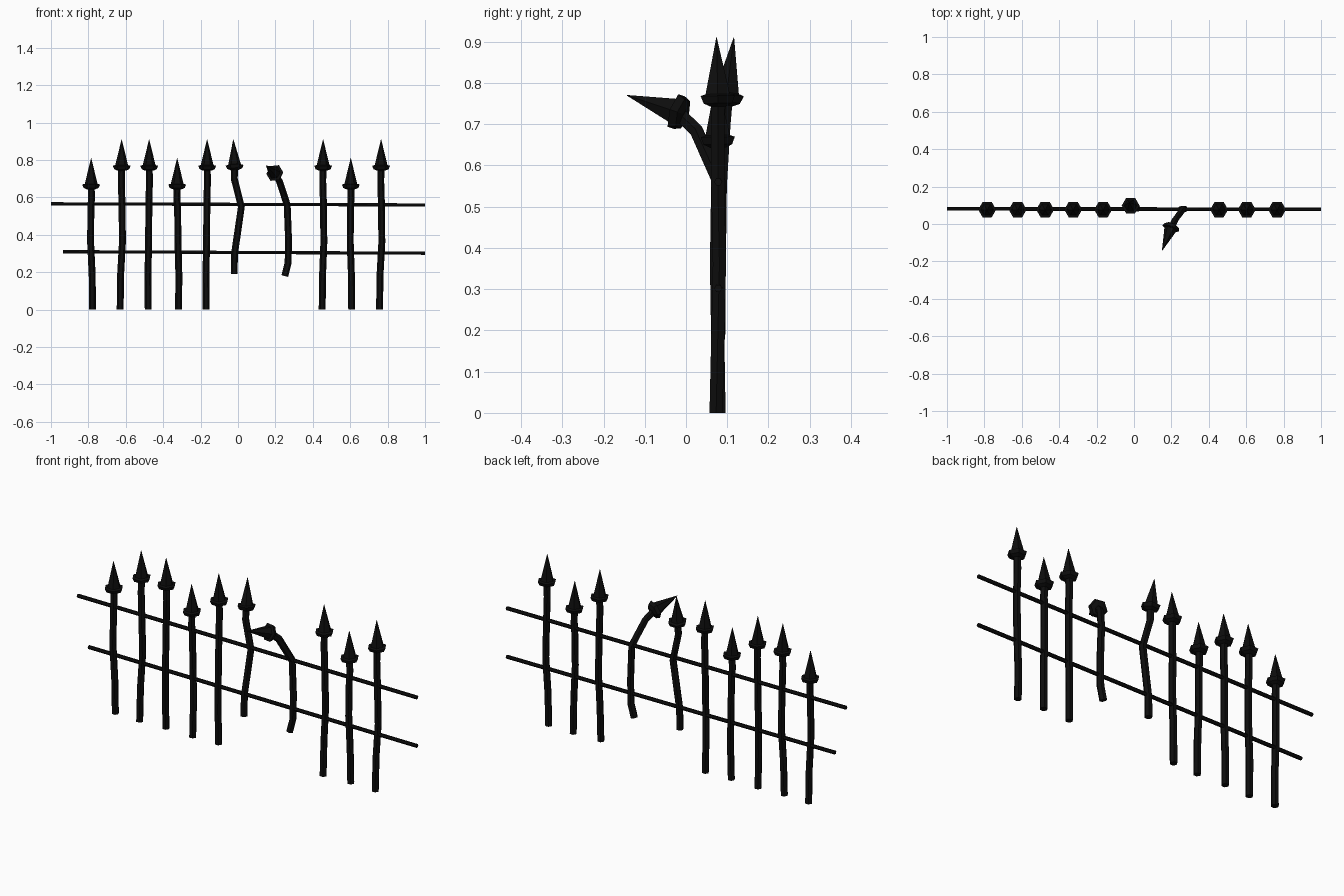
import bpy, bmesh, math
from mathutils import Vector

if "Cube" in bpy.data.objects:
    bpy.data.objects.remove(bpy.data.objects["Cube"])

iron = bpy.data.materials.new("black_iron")
iron.diffuse_color = (0.004, 0.004, 0.004, 1)
iron.use_nodes = True
iron.node_tree.nodes["Principled BSDF"].inputs["Base Color"].default_value = iron.diffuse_color
SIDES = 6
Y = 0.077


def add_sweep(bm, stations, ref):
    """Loft hexagonal rings; stations are (centre, direction, radius)."""
    rings = []
    for c, d, r in stations:
        d = d.normalized()
        u = (ref - d * ref.dot(d)).normalized()
        v = d.cross(u)
        rings.append([bm.verts.new(c + (u * math.cos(a) + v * math.sin(a)) * r)
                      for a in (2 * math.pi * i / SIDES for i in range(SIDES))])
    for a, b in zip(rings, rings[1:]):
        for i in range(SIDES):
            j = (i + 1) % SIDES
            bm.faces.new((a[i], a[j], b[j], b[i]))
    bm.faces.new(rings[0][::-1])
    bm.faces.new(rings[-1])


def path_stations(points, r):
    pts = [Vector(p) for p in points]
    out = []
    for i, p in enumerate(pts):
        d = Vector()
        if i:
            d += (p - pts[i - 1]).normalized()
        if i < len(pts) - 1:
            d += (pts[i + 1] - p).normalized()
        out.append((p, d, r))
    return out


def finish(bm, name):
    me = bpy.data.meshes.new(name)
    bm.to_mesh(me)
    bm.free()
    me.materials.append(iron)
    ob = bpy.data.objects.new(name, me)
    bpy.context.collection.objects.link(ob)


def picket(name, points, tip):
    """Bar along points, then a flared collar and a spike ending at tip."""
    bm = bmesh.new()
    ref = Vector((1, 0, 0))
    add_sweep(bm, path_stations(points, 0.0185), ref)
    base, tip = Vector(points[-1]), Vector(tip)
    d = tip - base
    length = d.length
    d.normalize()
    collar = [(-0.024, 0.022), (-0.016, 0.040), (0.002, 0.048), (0.006, 0.034)]
    add_sweep(bm, [(base + d * h, d, r) for h, r in collar]
              + [(base + d * length, d, 0.0008)], ref)
    finish(bm, name)


# straight pickets: x at top, x at foot, height
straight = [(-0.785, -0.778, 0.81), (-0.622, -0.63, 0.91), (-0.475, -0.48, 0.91),
            (-0.325, -0.318, 0.81), (-0.165, -0.17, 0.91), (0.455, 0.45, 0.91),
            (0.603, 0.608, 0.81), (0.765, 0.757, 0.91)]
for i, (xt, xb, h) in enumerate(straight):
    s = 0.004 if i % 2 else -0.003
    top = h - 0.143
    picket(f"picket_{i + 1}",
           [(xb, Y - s, 0), (xb + s * 0.5, Y, 0.18), (xt + s, Y + s, 0.36),
            (xt + s * 0.5, Y, 0.56), (xt - s * 0.5, Y, top - 0.08), (xt, Y, top)],
           (xt, Y - 0.003, h))

# broken and bent pickets
picket("bent_picket_left",
       [(-0.02, 0.08, 0.19), (-0.02, 0.08, 0.25), (-0.017, 0.08, 0.31),
        (0.018, 0.083, 0.55), (-0.02, 0.092, 0.70), (-0.018, 0.098, 0.77)],
       (-0.025, 0.116, 0.91))
picket("bent_picket_right",
       [(0.25, 0.078, 0.18), (0.268, 0.08, 0.25), (0.27, 0.08, 0.38),
        (0.263, 0.08, 0.56), (0.222, 0.025, 0.685), (0.197, -0.022, 0.73)],
       (0.15, -0.143, 0.77))

# horizontal rails
for name, x0, z0, z1 in (("upper_rail", -1.0, 0.566, 0.56),
                         ("lower_rail", -0.935, 0.31, 0.302)):
    bm = bmesh.new()
    pts = [(x0, 0.081, z0), (0, 0.08, (z0 + z1) / 2), (1.0, 0.078, z1)]
    add_sweep(bm, path_stations(pts, 0.0098), Vector((0, 1, 0)))
    finish(bm, name)
